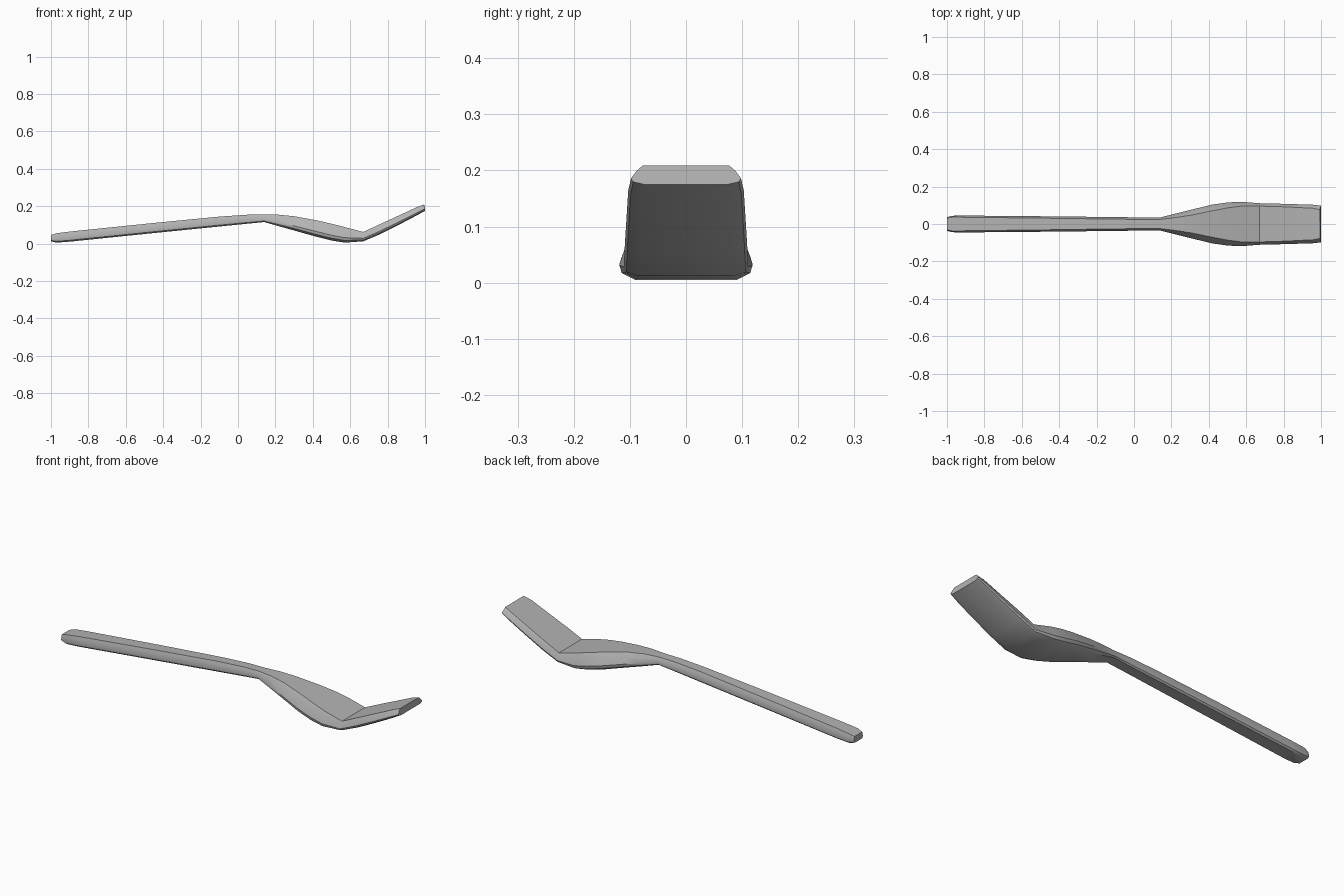
import bpy, bmesh, math

if "Cube" in bpy.data.objects:
    bpy.data.objects.remove(bpy.data.objects["Cube"], do_unlink=True)

grey = bpy.data.materials.new("satin grey")
grey.use_nodes = True
colour = (0.45, 0.45, 0.45, 1)
grey.diffuse_color = colour
grey.node_tree.nodes["Principled BSDF"].inputs["Base Color"].default_value = colour

# Stations along the utensil: x, half width, bottom z, top z, top flat ratio
stations = [
    (-1.0, .037, .012, .046, .85),
    (-.97, .044, .005, .055, .85),
    (-.9, .045, .010, .064, .80),
    (-.45, .041, .056, .110, .75),
    (-.1, .037, .091, .144, .70),
    (.05, .035, .106, .154, .70),
    (.14, .035, .115, .155, .70),
    (.22, .055, .092, .154, .62),
    (.3, .075, .070, .146, .62),
    (.42, .104, .036, .124, .68),
    (.5, .115, .016, .106, .75),
    (.57, .119, .005, .088, .80),
    (.67, .111, .012, .062, .86),
    (.76, .109, .050, .104, .86),
    (.86, .106, .100, .150, .84),
    (.955, .103, .150, .194, .82),
    (.995, .098, .175, .209, .78),
]


def section(w, low, high, flat):
    """Bevelled cross-section, one side mirrored to the other."""
    h = high - low
    side = [(w * .76, low), (w * .96, low + h * .14), (w, low + h * .32),
            (w * (.5 + flat / 2), low + h * .74), (w * flat, high)]
    return side + [(-y, z) for y, z in reversed(side)]


# Handle, neck and angled blade as one lofted solid
bm = bmesh.new()
rings = []
for x, w, low, high, flat in stations:
    # lower rim of the blade tip leans forward
    lean = .005 if x > .99 else 0
    rings.append([bm.verts.new((x + lean * (z < low + .02), y, z))
                  for y, z in section(w, low, high, flat)])
for a, b in zip(rings, rings[1:]):
    n = len(a)
    for i in range(n):
        j = (i + 1) % n
        bm.faces.new((a[i], a[j], b[j], b[i]))
bm.faces.new(rings[0])
bm.faces.new(rings[-1])
bmesh.ops.recalc_face_normals(bm, faces=bm.faces)

mesh = bpy.data.meshes.new("spatula_utensil")
bm.to_mesh(mesh)
bm.free()
mesh.materials.append(grey)
utensil = bpy.data.objects.new("spatula_utensil", mesh)
bpy.context.collection.objects.link(utensil)
bpy.context.view_layer.objects.active = utensil
utensil.select_set(True)
bpy.ops.object.shade_smooth_by_angle(angle=math.radians(35))
